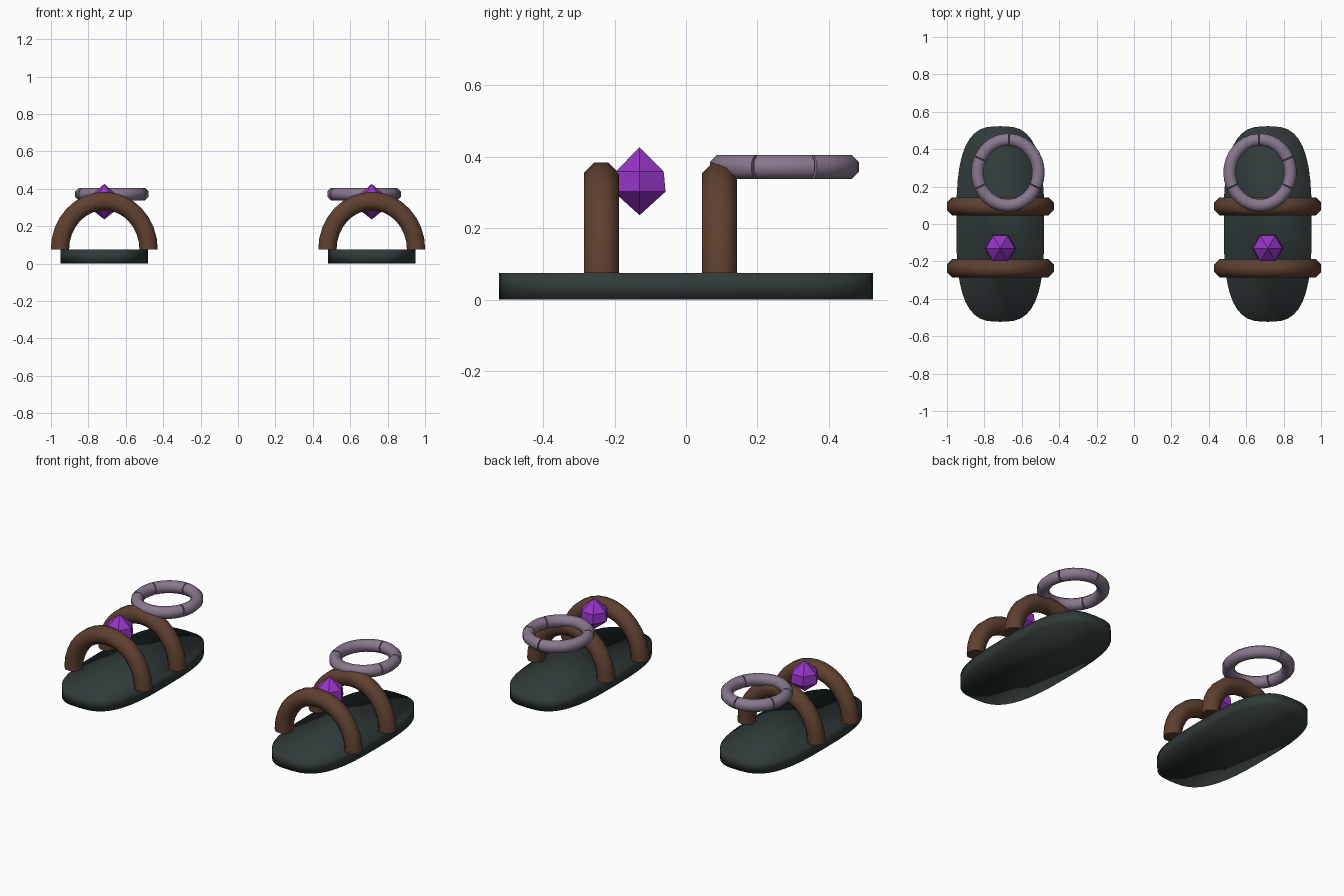
import bpy, bmesh, math
from math import sin, cos, pi, radians

if "Cube" in bpy.data.objects:
    bpy.data.objects.remove(bpy.data.objects["Cube"])


def material(name, rgb):
    m = bpy.data.materials.new(name)
    m.diffuse_color = (*rgb, 1)
    m.use_nodes = True
    m.node_tree.nodes["Principled BSDF"].inputs["Base Color"].default_value = m.diffuse_color
    return m


SOLE = material("dark slate", (0.030, 0.042, 0.042))
STRAP = material("brown leather", (0.115, 0.052, 0.030))
RING = material("dull mauve", (0.25, 0.19, 0.27))
GEM = material("purple crystal", (0.30, 0.035, 0.56))


def loft(name, rings, mat, smooth):
    """Skin a list of closed rings (one-point rings become tips) and cap the ends."""
    bm = bmesh.new()
    vs = [[bm.verts.new(p) for p in r] for r in rings]
    for a, b in zip(vs, vs[1:]):
        n = max(len(a), len(b))
        for i in range(n):
            j = (i + 1) % n
            quad = [a[i % len(a)], a[j % len(a)], b[j % len(b)], b[i % len(b)]]
            bm.faces.new(list(dict.fromkeys(quad)))
    for cap in (vs[0], vs[-1]):
        if len(cap) > 2:
            bm.faces.new(cap)
    bmesh.ops.recalc_face_normals(bm, faces=bm.faces)
    for f in bm.faces:
        f.smooth = smooth
    me = bpy.data.meshes.new(name)
    bm.to_mesh(me)
    bm.free()
    me.materials.append(mat)
    ob = bpy.data.objects.new(name, me)
    bpy.context.collection.objects.link(ob)
    return ob


def sharpen(ob, degrees):
    bpy.ops.object.select_all(action='DESELECT')
    ob.select_set(True)
    bpy.context.view_layer.objects.active = ob
    bpy.ops.object.shade_smooth_by_angle(angle=radians(degrees))


def arc_tube(a0, a1, steps, rx, ry, tube, place):
    """Octagonal tube rings along an elliptical arc; place maps (u, v, w) to space."""
    rings = []
    for k in range(steps + 1):
        a = a0 + (a1 - a0) * k / steps
        ring = []
        for i in range(8):
            t = (i + 0.5) * pi / 4
            d = tube * cos(t)
            ring.append(place((rx + d) * cos(a), (ry + d) * sin(a), tube * sin(t)))
        rings.append(ring)
    return rings


def outline(cx, z, n=40):
    """Rounded foot-shaped outline."""
    pts = []
    for i in range(n):
        a = 2 * pi * i / n
        c, s = cos(a), sin(a)
        pts.append((cx + 0.235 * math.copysign(abs(c) ** (2 / 3), c),
                    0.523 * math.copysign(abs(s) ** (2 / 3), s), z))
    return pts


def hexagon(cx, r, z):
    return [(cx + r * cos(i * pi / 3), -0.13 + r * sin(i * pi / 3), z) for i in range(6)]


for side, label in ((-1, "left"), (1, "right")):
    cx = side * 0.715

    # sole
    loft(f"{label}_sole", [outline(cx, 0), outline(cx, 0.075)], SOLE, True)

    # two arched straps
    for y, part in ((-0.237, "front_strap"), (0.094, "back_strap")):
        place = lambda u, v, w, y=y: (cx + u, y + w, 0.075 + v)
        ob = loft(f"{label}_{part}", arc_tube(0, pi, 16, 0.237, 0.259, 0.053, place), STRAP, True)
        sharpen(ob, 60)

    # crystal between the straps
    loft(f"{label}_crystal",
         [[(cx, -0.13, 0.236)], hexagon(cx, 0.084, 0.302),
          hexagon(cx, 0.078, 0.358), [(cx, -0.13, 0.426)]], GEM, False)

    # heel ring made of four separate links
    cuts = (-25, 25, 92, 205, 335)
    for k in range(4):
        place = lambda u, v, w: (side * (0.674 + u), 0.275 + v, 0.371 + w)
        a0, a1 = radians(cuts[k] + 1), radians(cuts[k + 1] - 1)
        steps = max(4, round((a1 - a0) / 0.2))
        ob = loft(f"{label}_ring_link_{k + 1}",
                  arc_tube(a0, a1, steps, 0.163, 0.176, 0.036, place), RING, True)
        sharpen(ob, 60)
